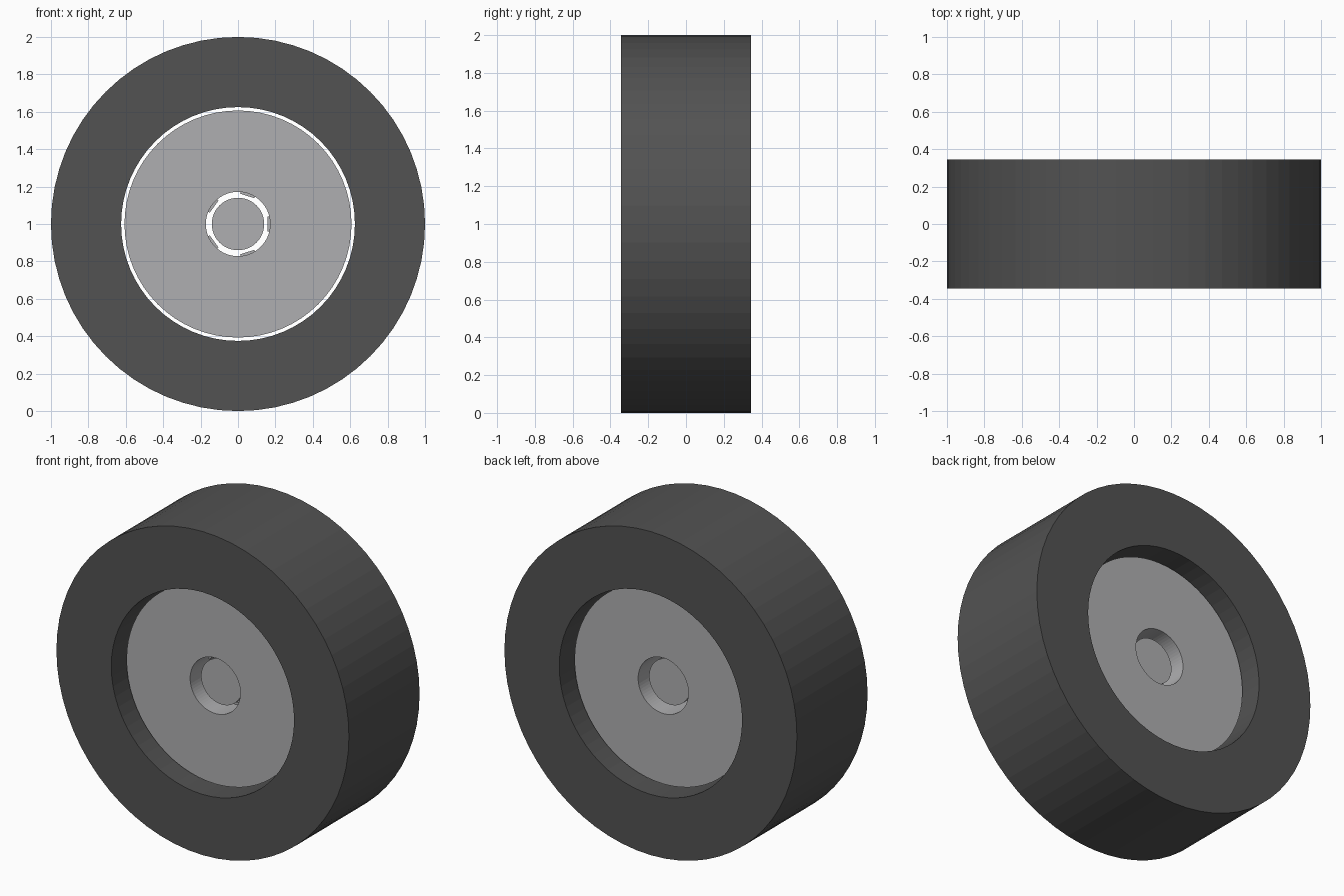
import bpy, bmesh, math
from mathutils import Matrix

if "Cube" in bpy.data.objects:
    bpy.data.objects.remove(bpy.data.objects["Cube"])

SEG = 64
CENTRE = Matrix.Translation((0, 0, 1))


def material(name, rgb):
    m = bpy.data.materials.new(name)
    m.diffuse_color = (*rgb, 1)
    m.use_nodes = True
    m.node_tree.nodes["Principled BSDF"].inputs["Base Color"].default_value = m.diffuse_color
    return m


RUBBER = material("dark rubber", (0.085, 0.085, 0.085))
METAL = material("grey metal", (0.43, 0.43, 0.44))


def finish(name, bm, mat):
    bmesh.ops.recalc_face_normals(bm, faces=bm.faces)
    me = bpy.data.meshes.new(name)
    bm.to_mesh(me)
    bm.free()
    me.materials.append(mat)
    ob = bpy.data.objects.new(name, me)
    bpy.context.collection.objects.link(ob)
    return ob


def ring(name, outer, inner, half, mat):
    """Flat-sided ring around the y axis."""
    bm = bmesh.new()
    profile = [(outer, -half), (outer, half), (inner, half), (inner, -half)]
    loops = []
    for i in range(SEG):
        a = 2 * math.pi * i / SEG
        loops.append([bm.verts.new((r * math.cos(a), y, 1 + r * math.sin(a)))
                      for r, y in profile])
    for i in range(SEG):
        a, b = loops[i], loops[(i + 1) % SEG]
        for j in range(4):
            k = (j + 1) % 4
            bm.faces.new((a[j], a[k], b[k], b[j]))
    return finish(name, bm, mat)


# Tyre and the recessed wheel disc, with a narrow gap between them
ring("tyre", 1.0, 0.625, 0.345, RUBBER)
ring("wheel_disc", 0.607, 0.172, 0.222, METAL)

# Hub core, sunk inside the disc's central hole
bm = bmesh.new()
bmesh.ops.create_cone(bm, cap_ends=True, segments=SEG, radius1=0.14,
                      radius2=0.14, depth=0.32,
                      matrix=CENTRE @ Matrix.Rotation(math.pi / 2, 4, 'X'))
finish("hub_core", bm, METAL)

# Five spokes whose inner ends just show in the hub gap
for i in range(5):
    bm = bmesh.new()
    bmesh.ops.create_cube(bm, size=1, matrix=CENTRE
                          @ Matrix.Rotation(-2 * math.pi * i / 5, 4, 'Y')
                          @ Matrix.Translation((0.358, 0, 0))
                          @ Matrix.Diagonal((0.40, 0.12, 0.08, 1)))
    finish(f"spoke_{i + 1}", bm, METAL)
